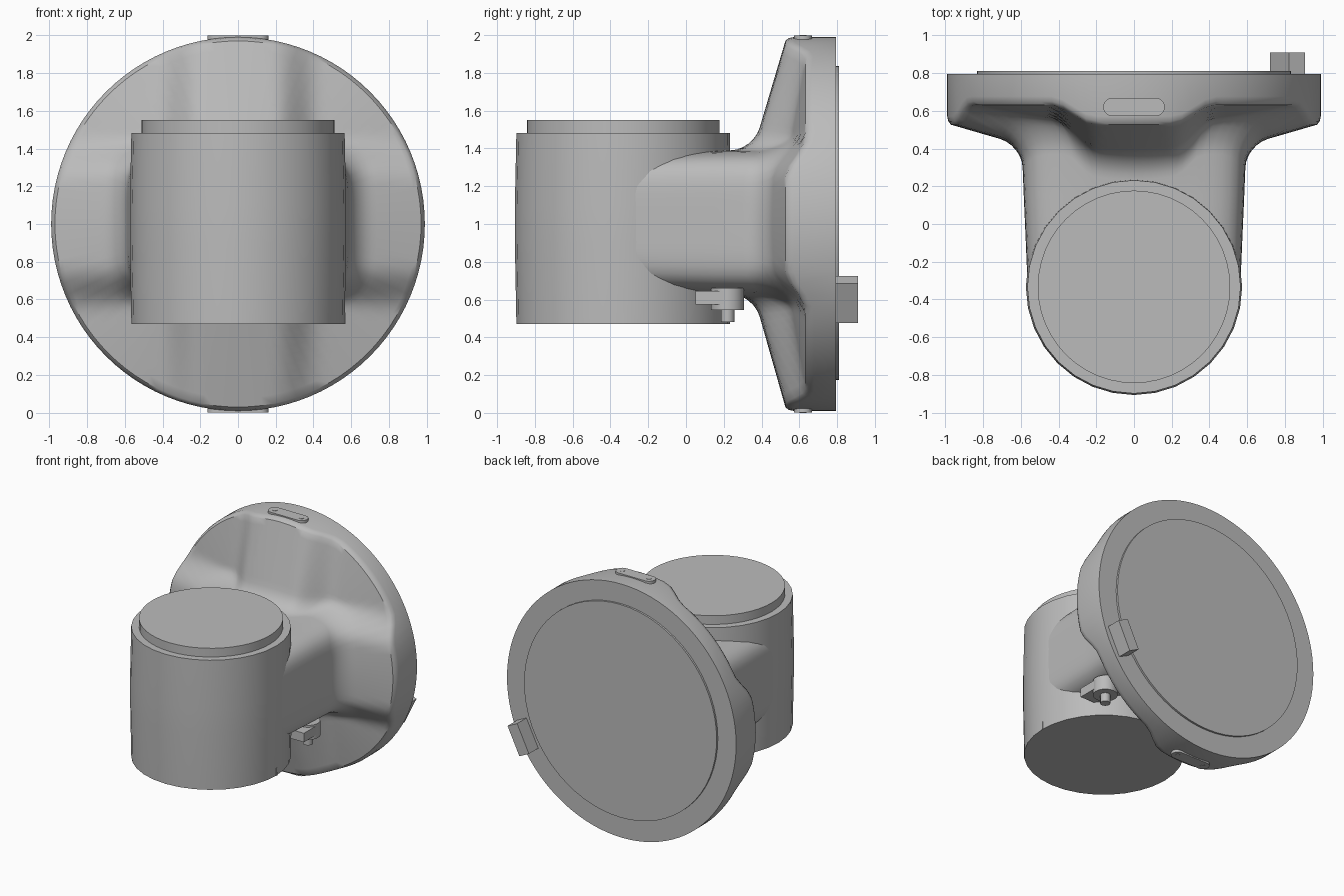
import bpy, bmesh, math
from mathutils import Matrix

cube = bpy.data.objects.get("Cube")
if cube:
    bpy.data.objects.remove(cube, do_unlink=True)

grey = bpy.data.materials.new("plain_grey")
grey.use_nodes = True
COLOUR = (0.5, 0.5, 0.5, 1)
grey.diffuse_color = COLOUR
grey.node_tree.nodes["Principled BSDF"].inputs["Base Color"].default_value = COLOUR


def finish(name, bm, matrix=None, angle=35):
    if matrix:
        bm.transform(matrix)
    bmesh.ops.recalc_face_normals(bm, faces=bm.faces)
    mesh = bpy.data.meshes.new(name)
    bm.to_mesh(mesh)
    bm.free()
    mesh.materials.append(grey)
    ob = bpy.data.objects.new(name, mesh)
    bpy.context.collection.objects.link(ob)
    bpy.ops.object.select_all(action="DESELECT")
    ob.select_set(True)
    bpy.context.view_layer.objects.active = ob
    bpy.ops.object.shade_smooth_by_angle(angle=math.radians(angle))
    return ob


def loft(name, rings):
    """Skin closed rings of equal length and cap both ends."""
    bm = bmesh.new()
    loops = [[bm.verts.new(p) for p in ring] for ring in rings]
    n = len(loops[0])
    for a, b in zip(loops, loops[1:]):
        for i in range(n):
            j = (i + 1) % n
            bm.faces.new((a[i], a[j], b[j], b[i]))
    bm.faces.new(loops[0])
    bm.faces.new(loops[-1])
    return finish(name, bm)


def circle(r, x, y, z, n):
    return [(x + r * math.cos(math.tau * i / n), y + r * math.sin(math.tau * i / n), z)
            for i in range(n)]


def lathe(name, profile, x, y, n=32):
    return loft(name, [circle(r, x, y, z, n) for r, z in profile])


def box(name, size, place):
    bm = bmesh.new()
    bmesh.ops.create_cube(bm, size=1)
    bm.transform(Matrix.Diagonal((*size, 1)))
    return finish(name, bm, place)


def fade(lo, hi, v):
    t = min(max((v - lo) / (hi - lo), 0), 1)
    return 1 - t * t * (3 - 2 * t)


# Flange and neck: one skin from the neck, through a fillet, over the ribs to the rim
SEGMENTS, RADIUS, BACK, FILLET = 96, 0.99, 0.795, 0.12


def neck_radius(a, half_w=0.59, half_h=0.38):
    c, s = abs(math.cos(a)) / half_w, abs(math.sin(a)) / half_h
    return (c ** 5.5 + s ** 5.5) ** (-1 / 5.5)


def front_face(r, a):
    x, z = abs(r * math.cos(a)), abs(r * math.sin(a))
    rib = max(fade(0.2, 0.43, x), fade(0.24, 0.46, z))
    high = 0.39 + (r - 0.5) * 0.29
    low = 0.55 + (r - 0.6) * 0.22
    return low + (high - low) * rib


angles = [math.tau * i / SEGMENTS for i in range(SEGMENTS)]


def ring(rule):
    pts = []
    for a in angles:
        r, y, lift = rule(a)
        pts.append((r * math.cos(a), y, 1 + lift + r * math.sin(a)))
    return pts


rings = [ring(lambda a, k=k, y=y: (neck_radius(a) * k, y, 0.01))
         for k, y in ((0.955, -0.33), (0.975, -0.05), (0.99, 0.15))]
for step in range(7):
    phi = math.pi / 2 * step / 6

    def fillet(a):
        r = neck_radius(a) + FILLET * (1 - math.cos(phi))
        return r, front_face(r, a) - FILLET * (1 - math.sin(phi)), 0.01
    rings.append(ring(fillet))
for step in range(1, 11):
    t = step / 10

    def slope(a):
        start = neck_radius(a) + FILLET
        r = start + (0.97 - start) * t
        return r, front_face(r, a), 0.01 * (1 - t)
    rings.append(ring(slope))
for r, drop in ((0.984, 0.018), (RADIUS, 0.045)):
    rings.append(ring(lambda a: (r, front_face(0.97, a) + drop, 0)))
rings.append(ring(lambda a: (RADIUS, BACK, 0)))
loft("flange_and_neck", rings)

# Back cover plate
bm = bmesh.new()
bmesh.ops.create_cone(bm, cap_ends=True, segments=64, radius1=0.832, radius2=0.832, depth=0.03)
finish("back_cover", bm, Matrix.Translation((0, 0.795, 1.005)) @ Matrix.Rotation(math.pi / 2, 4, "X"))

# Upright drum with its raised lid
lathe("drum", [(0.565, 0.47), (0.573, 0.9), (0.573, 1.1), (0.565, 1.482)], 0, -0.333)
lathe("drum_lid", [(0.51, 1.46), (0.51, 1.55)], 0, -0.333, 48)
box("drum_side_mark", (0.008, 0.012, 0.06), Matrix.Translation((0.565, -0.333, 0.5)))

# Fixing tabs with screws, on the top and bottom of the rim
for name, sign in (("top", 1), ("bottom", -1)):
    def tab_ring(z):
        pts = []
        for i in range(24):
            a = math.tau * (i + 0.5) / 24
            side = math.copysign(0.115, math.cos(a))
            pts.append((side + 0.048 * math.cos(a), 0.62 + 0.048 * math.sin(a), 1 + sign * z))
        return pts
    loft(name + "_tab", [tab_ring(0.96), tab_ring(0.998)])
    for side in (-1, 1):
        lathe(f"{name}_tab_screw", [(0.018, 1 + sign * 0.98), (0.018, 1 + sign)],
              side * 0.115, 0.62, 12)

# Small block standing on the back face near the rim
box("back_block", (0.092, 0.13, 0.233),
    Matrix.Translation((0.8125, 0.845, 0.6)) @ Matrix.Rotation(math.radians(26), 4, "Y"))

# Drain fitting under the neck
lathe("drain_collar", [(0.088, 0.66), (0.088, 0.546)], 0.45, 0.22, 24)
lathe("drain_stem", [(0.036, 0.56), (0.036, 0.48)], 0.45, 0.22, 16)
box("drain_plate", (0.17, 0.16, 0.07), Matrix.Translation((0.45, 0.13, 0.61)))
